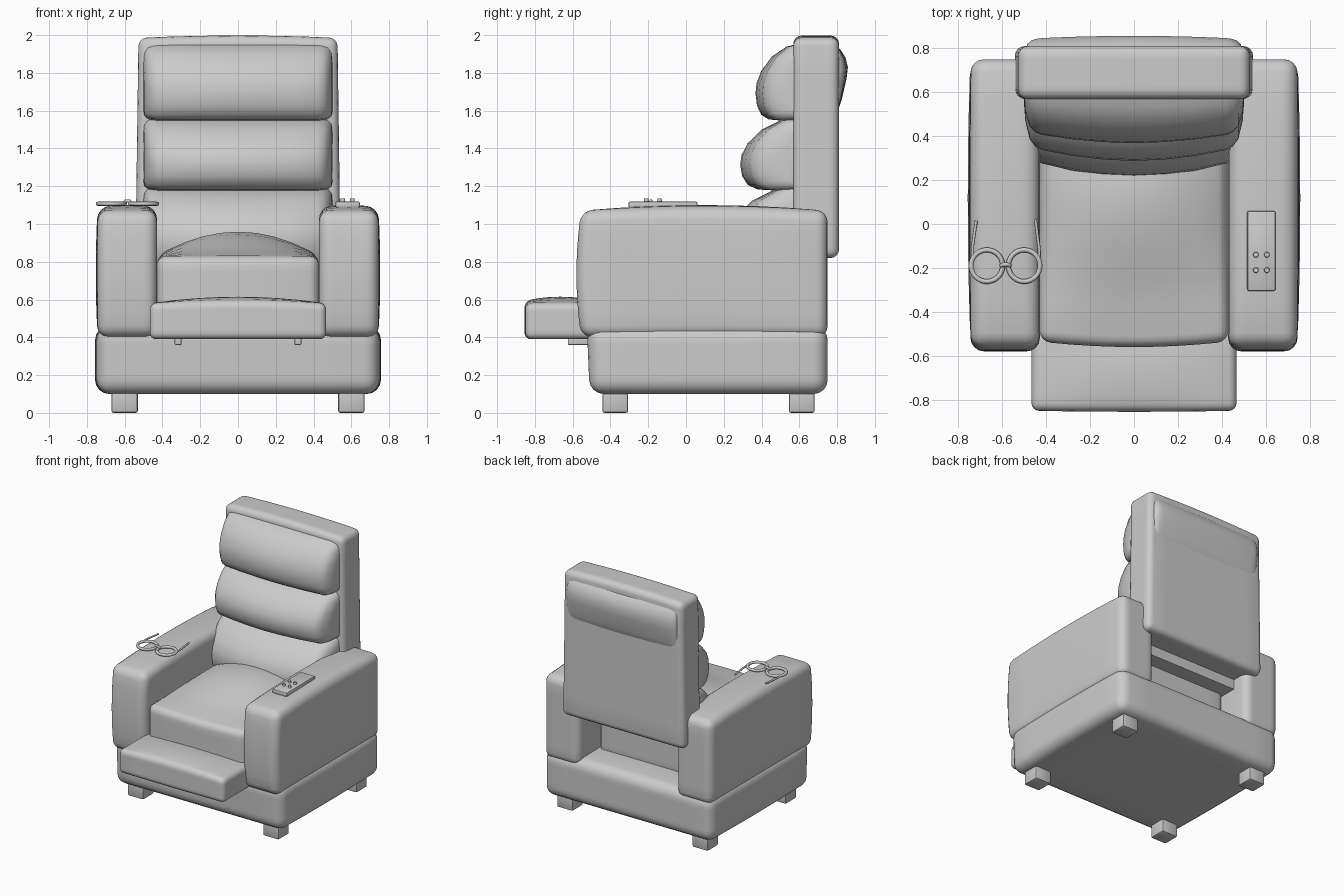
import bpy, bmesh, math
from mathutils import Vector

if "Cube" in bpy.data.objects:
    bpy.data.objects.remove(bpy.data.objects["Cube"], do_unlink=True)

grey = bpy.data.materials.new("light grey")
grey.use_nodes = True
grey.diffuse_color = (0.6, 0.6, 0.6, 1)
grey.node_tree.nodes["Principled BSDF"].inputs["Base Color"].default_value = (0.6, 0.6, 0.6, 1)


def finish(name, bm, smooth=True):
    bmesh.ops.recalc_face_normals(bm, faces=bm.faces)
    mesh = bpy.data.meshes.new(name)
    for f in bm.faces:
        f.smooth = smooth
    bm.to_mesh(mesh)
    bm.free()
    mesh.materials.append(grey)
    obj = bpy.data.objects.new(name, mesh)
    bpy.context.collection.objects.link(obj)
    if smooth:
        bpy.ops.object.select_all(action='DESELECT')
        obj.select_set(True)
        bpy.context.view_layer.objects.active = obj
        bpy.ops.object.shade_smooth_by_angle(angle=math.radians(40))
    return obj


def soft_box(name, lo, hi, radius, shape=None, segments=4, slices=8):
    """Rounded box; shape(u, v, w) returns an offset for positions in -1..1."""
    lo, hi = Vector(lo), Vector(hi)
    mid, half = (lo + hi) / 2, (hi - lo) / 2
    bm = bmesh.new()
    bmesh.ops.create_cube(bm, size=2)
    for v in bm.verts:
        v.co = Vector([mid[i] + half[i] * v.co[i] for i in range(3)])
    bmesh.ops.bevel(bm, geom=bm.edges[:], offset=radius, segments=segments,
                    profile=0.5, affect='EDGES')
    if shape:
        for axis in range(3):
            normal = Vector([float(i == axis) for i in range(3)])
            reach = half[axis] - radius
            for k in range(1, slices):
                point = mid + normal * reach * (2 * k / slices - 1)
                bmesh.ops.bisect_plane(bm, geom=bm.verts[:] + bm.edges[:] + bm.faces[:],
                                       plane_co=point, plane_no=normal)
        for v in bm.verts:
            u = [(v.co[i] - mid[i]) / half[i] for i in range(3)]
            v.co += Vector(shape(*u))
    return finish(name, bm)


def dome(u, v):
    return (1 - u * u) * (1 - v * v)


def tube(name, points, radius, closed=False):
    curve = bpy.data.curves.new(name, 'CURVE')
    curve.dimensions = '3D'
    curve.bevel_depth = radius
    curve.bevel_resolution = 2
    curve.use_fill_caps = True
    spline = curve.splines.new('POLY')
    spline.points.add(len(points) - 1)
    for p, co in zip(spline.points, points):
        p.co = (*co, 1)
    spline.use_cyclic_u = closed
    curve.materials.append(grey)
    obj = bpy.data.objects.new(name, curve)
    bpy.context.collection.objects.link(obj)


# Base and feet
soft_box("base", (-0.745, -0.51, 0.1), (0.745, 0.75, 0.46), 0.075,
         lambda u, v, w: (0.012 * u * (1 - v * v), -0.015 * (w + 1) / 2 * (v < 0),
                          0.012 * dome(u, v) * (w > 0)))
for side, sx in (("left", 1), ("right", -1)):
    for end, y in (("front", -0.375), ("back", 0.613)):
        soft_box(f"{end}_{side}_foot", (sx * 0.6 - 0.07, y - 0.068, 0.0),
                 (sx * 0.6 + 0.07, y + 0.068, 0.14), 0.012, segments=2)

# Arms, crowned on top and slightly full at the front
for side, sx in (("left", 1), ("right", -1)):
    soft_box(f"{side}_arm", (sx * 0.586 - 0.157, -0.555, 0.4),
             (sx * 0.586 + 0.157, 0.75, 1.07), 0.06,
             lambda u, v, w, s=sx: (0.01 * s * dome(v, w) * (u * s > 0),
                                    -0.025 * (1 - w * w) * (v < -0.8),
                                    0.03 * (1 - v * v) * (1 - 0.4 * u * u) * (w > 0)))

# Seat, rising toward the middle
soft_box("seat", (-0.43, -0.535, 0.42), (0.43, 0.5, 0.83), 0.05,
         lambda u, v, w: (0, -0.025 * (1 - u * u) * (v < -0.7),
                          0.13 * (1 - u * u) * math.cos((v - 0.3) * 1.2) ** 2 * (w > 0)))

# Footrest with two support rails
soft_box("footrest", (-0.467, -0.85, 0.39), (0.467, -0.48, 0.58), 0.035,
         lambda u, v, w: (0, -0.005 * (1 - u * u) * (v < 0),
                          0.035 * dome(u, v * 0.8) * (w > 0)))
for side, sx in (("left", 1), ("right", -1)):
    soft_box(f"{side}_footrest_rail", (sx * 0.317 - 0.018, -0.625, 0.36),
             (sx * 0.317 + 0.018, -0.45, 0.41), 0.005, segments=2)

# Back panel
soft_box("backrest", (-0.535, 0.568, 0.82), (0.535, 0.81, 1.985), 0.045,
         lambda u, v, w: (-0.008 * u * w, 0, 0.013 * (1 - u * u) * (w > 0)))


# Padded cushions, a side profile lofted across the width with rounded ends
ENDS = ((0.5, 0.25, 0.78), (0.495, 0.45, 0.87), (0.475, 0.7, 0.95), (0.45, 0.8, 0.98),
        (0.42, 0.85, 1), (0.28, 0.93, 1), (0.14, 0.98, 1))


def cushion(name, profile, y0, width=1.0):
    stations = ([(-x, d, h) for x, d, h in ENDS] + [(0, 1, 1)]
                + [(x, d, h) for x, d, h in reversed(ENDS)])
    zs = [z for _, z in profile]
    zc = (min(zs) + max(zs)) / 2
    bm = bmesh.new()
    rings = [[bm.verts.new((x * width, y0 + (y - y0) * d, zc + (z - zc) * h))
              for y, z in profile] for x, d, h in stations]
    n = len(profile)
    for a, b in zip(rings, rings[1:]):
        for i in range(n):
            j = (i + 1) % n
            bm.faces.new((a[i], a[j], b[j], b[i]))
    bm.faces.new(rings[0])
    bm.faces.new(rings[-1])
    finish(name, bm)


SECTION = ((0, 1), (0.35, 0.95), (0.66, 0.82), (0.88, 0.64), (0.98, 0.48), (1, 0.35),
           (0.97, 0.2), (0.88, 0.08), (0.72, 0.02), (0.35, 0), (0, 0))
for name, front, low, high in (("head_cushion", 0.368, 1.545, 1.96),
                               ("middle_cushion", 0.287, 1.175, 1.57),
                               ("lumbar_cushion", 0.215, 0.74, 1.21)):
    cushion(name, [(0.62 + (front - 0.62) * d, low + (high - low) * h)
                   for d, h in SECTION], 0.62)

# Pillow behind the top of the back panel
cushion("rear_pillow", ((0.79, 1.95), (0.82, 1.92), (0.845, 1.88), (0.857, 1.83),
                        (0.85, 1.77), (0.825, 1.66), (0.805, 1.6), (0.79, 1.58)), 0.79, 0.98)

# Remote control with four buttons
soft_box("remote", (0.515, -0.305, 1.085), (0.645, 0.06, 1.12), 0.01, segments=2)
for i, x in enumerate((0.555, 0.605)):
    for j, y in enumerate((-0.14, -0.21)):
        bm = bmesh.new()
        bmesh.ops.create_cone(bm, cap_ends=True, segments=16, radius1=0.014,
                              radius2=0.011, depth=0.025)
        bmesh.ops.translate(bm, verts=bm.verts, vec=(x, y, 1.123))
        finish(f"remote_button_{i}{j}", bm)

# Spectacles lying on the right arm
for side, cx in (("right", -0.67), ("left", -0.5)):
    tube(f"{side}_rim", [(cx + 0.072 * math.cos(a * math.pi / 16),
                          -0.19 + 0.072 * math.sin(a * math.pi / 16), 1.107)
                         for a in range(32)], 0.011, True)
tube("bridge", [(-0.605, -0.19, 1.11), (-0.595, -0.185, 1.122),
                (-0.575, -0.185, 1.122), (-0.565, -0.19, 1.11)], 0.009)
tube("right_temple", [(-0.735, -0.16, 1.107), (-0.735, -0.1, 1.107), (-0.718, 0.015, 1.107)], 0.007)
tube("left_temple", [(-0.43, -0.17, 1.107), (-0.432, -0.11, 1.107), (-0.449, 0.02, 1.107)], 0.007)
